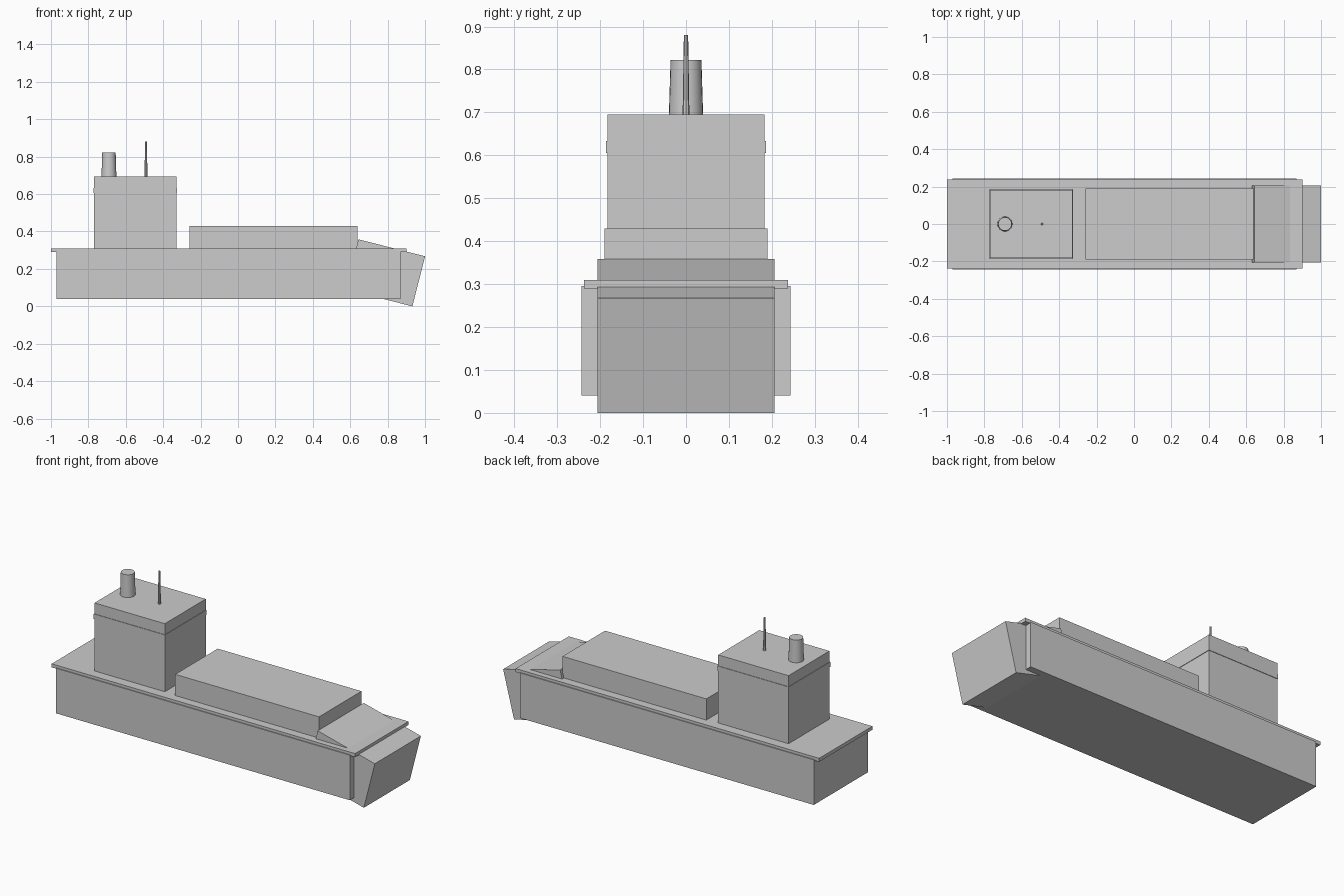
import bpy
import math

cube = bpy.data.objects.get("Cube")
if cube:
    bpy.data.objects.remove(cube, do_unlink=True)

GREY = 0.604
grey = bpy.data.materials.new("light_grey")
grey.use_nodes = True
grey.diffuse_color = (GREY, GREY, GREY, 1)
grey.node_tree.nodes["Principled BSDF"].inputs["Base Color"].default_value = (GREY, GREY, GREY, 1)


def finish(name):
    obj = bpy.context.object
    obj.name = name
    obj.data.materials.append(grey)
    return obj


def box(name, x0, x1, half_width, z0, z1, tilt=0):
    """Box centred on y, optionally pitched about the y axis."""
    bpy.ops.mesh.primitive_cube_add(size=1, location=((x0 + x1) / 2, 0, (z0 + z1) / 2))
    obj = finish(name)
    obj.scale = (x1 - x0, 2 * half_width, z1 - z0)
    obj.rotation_euler.y = tilt
    bpy.ops.object.transform_apply(location=False, rotation=True, scale=True)
    return obj


def tapered_post(name, x, r0, r1, z0, z1, sides):
    bpy.ops.mesh.primitive_cone_add(vertices=sides, radius1=r0, radius2=r1, depth=z1 - z0,
                                    location=(x, 0, (z0 + z1) / 2))
    obj = finish(name)
    bpy.ops.object.shade_smooth_by_angle(angle=math.radians(40))
    return obj


# Hull, overhanging deck and pitched bow block
box("hull", -0.97, 0.87, 0.243, 0.04, 0.295)
box("deck", -1.0, 0.9, 0.238, 0.29, 0.31)
box("bow", 0.604, 0.972, 0.206, 0.041, 0.317, tilt=0.25)

# Cargo block
box("cargo_block", -0.26, 0.64, 0.19, 0.305, 0.43)

# Bridge tower with its slightly raised window band
box("bridge_tower", -0.77, -0.33, 0.183, 0.305, 0.695)
box("window_band", -0.773, -0.327, 0.186, 0.605, 0.633)

# Funnel and mast on the tower roof
tapered_post("funnel", -0.69, 0.04, 0.036, 0.69, 0.822, 24)
tapered_post("mast", -0.492, 0.008, 0.005, 0.69, 0.88, 8)
